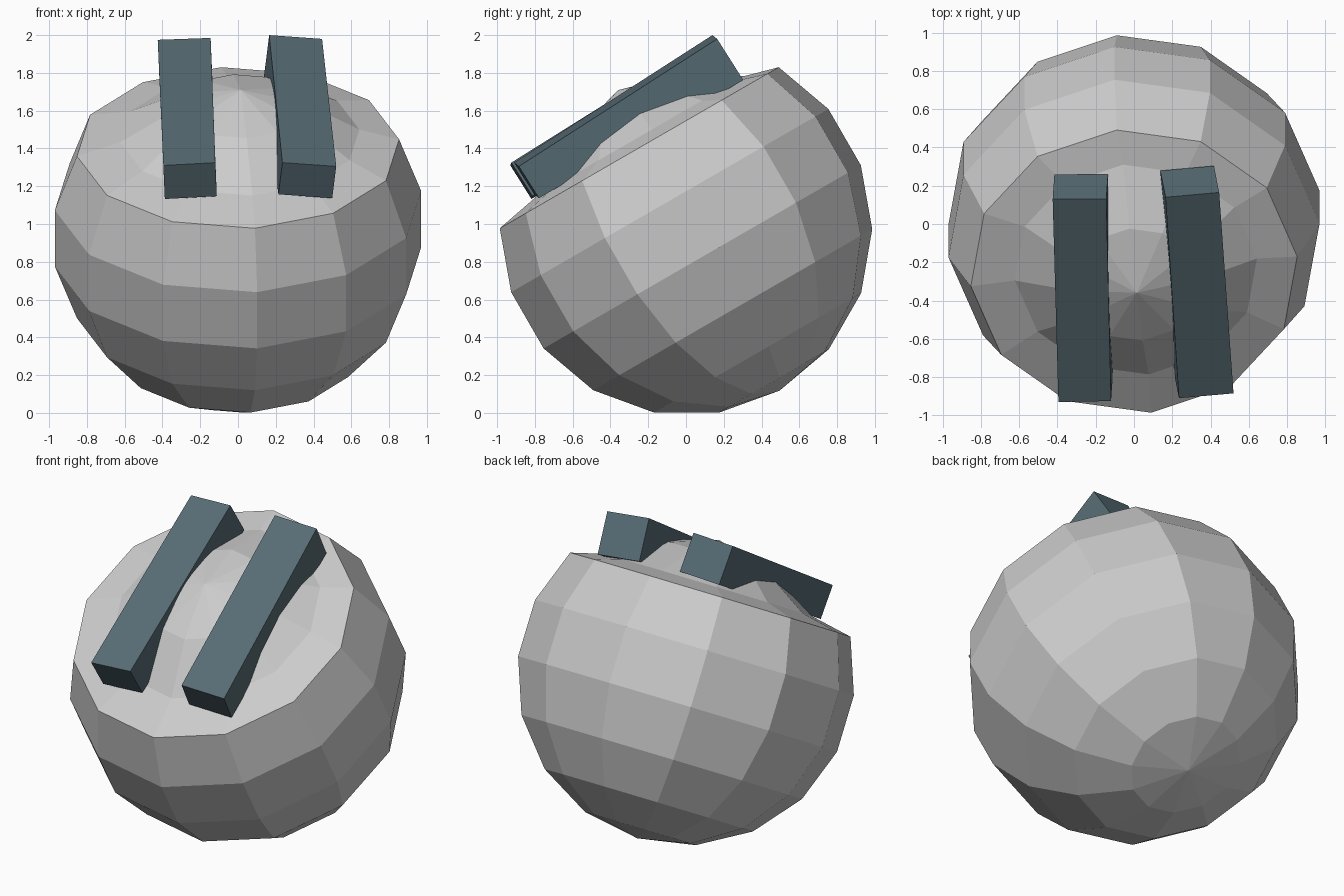
import bpy, bmesh
from math import sin, cos, radians
from mathutils import Vector, Matrix

if "Cube" in bpy.data.objects:
    bpy.data.objects.remove(bpy.data.objects["Cube"])

R, SEGS, TWIST, TILT, CENTRE_Z = 0.99, 12, 6, 30, 0.975


def finish(name, bm, mat=None):
    bmesh.ops.recalc_face_normals(bm, faces=bm.faces)
    mesh = bpy.data.meshes.new(name)
    bm.to_mesh(mesh)
    bm.free()
    ob = bpy.data.objects.new(name, mesh)
    bpy.context.collection.objects.link(ob)
    if mat:
        mesh.materials.append(mat)
    return ob


# Ball: faceted sphere in 20 degree bands, top bands pressed down into a hat shape
# each ring is (radius, height, shift along x, shift along y)
rings = [(R * cos(radians(a)), R * sin(radians(a)), 0, 0) for a in range(-70, 31, 20)]
rings += [(0.636, 0.545, 0.01, 0.04), (0.339, 0.72, 0.01, 0.05)]
bm = bmesh.new()
loops = []
for r, h, dx, dy in rings:
    angles = [radians(TWIST + i * 360 / SEGS) for i in range(SEGS)]
    loops.append([bm.verts.new((dx + r * sin(a), dy - r * cos(a), h)) for a in angles])
bottom = bm.verts.new((0, 0, -R))
top = bm.verts.new((0.015, 0.056, 0.815))
for i in range(SEGS):
    j = (i + 1) % SEGS
    for lo, hi in zip(loops, loops[1:]):
        bm.faces.new((lo[i], lo[j], hi[j], hi[i]))
    bm.faces.new((bottom, loops[0][j], loops[0][i]))
    bm.faces.new((top, loops[-1][i], loops[-1][j]))
bm.transform(Matrix.Translation((0, 0, CENTRE_Z)) @ Matrix.Rotation(radians(TILT), 4, 'X'))
finish("ball", bm)

# Dark bars lying across the pressed top
dark = bpy.data.materials.new("dark_teal")
dark.diffuse_color = (0.095, 0.15, 0.175, 1)
dark.use_nodes = True
dark.node_tree.nodes["Principled BSDF"].inputs["Base Color"].default_value = dark.diffuse_color


def bar(name, top_corners, front_t, back_t):
    """Top face corners: front left, front right, back right, back left."""
    c = [Vector(p) for p in top_corners]
    down = -(c[1] - c[0]).cross(c[3] - c[0]).normalized()
    low = [p + down * t for p, t in zip(c, (front_t, front_t, back_t, back_t))]
    b = bmesh.new()
    u = [b.verts.new(p) for p in c]
    d = [b.verts.new(p) for p in low]
    b.faces.new(u)
    b.faces.new(d[::-1])
    for i in range(4):
        j = (i + 1) % 4
        b.faces.new((u[i], d[i], d[j], u[j]))
    finish(name, b, dark)


bar("left_bar", [(-0.395, -0.93, 1.31), (-0.12, -0.925, 1.325),
                 (-0.145, 0.13, 1.985), (-0.425, 0.13, 1.975)], 0.21, 0.24)
bar("right_bar", [(0.235, -0.91, 1.325), (0.52, -0.885, 1.305),
                  (0.445, 0.165, 1.98), (0.165, 0.14, 2.0)], 0.2, 0.26)
